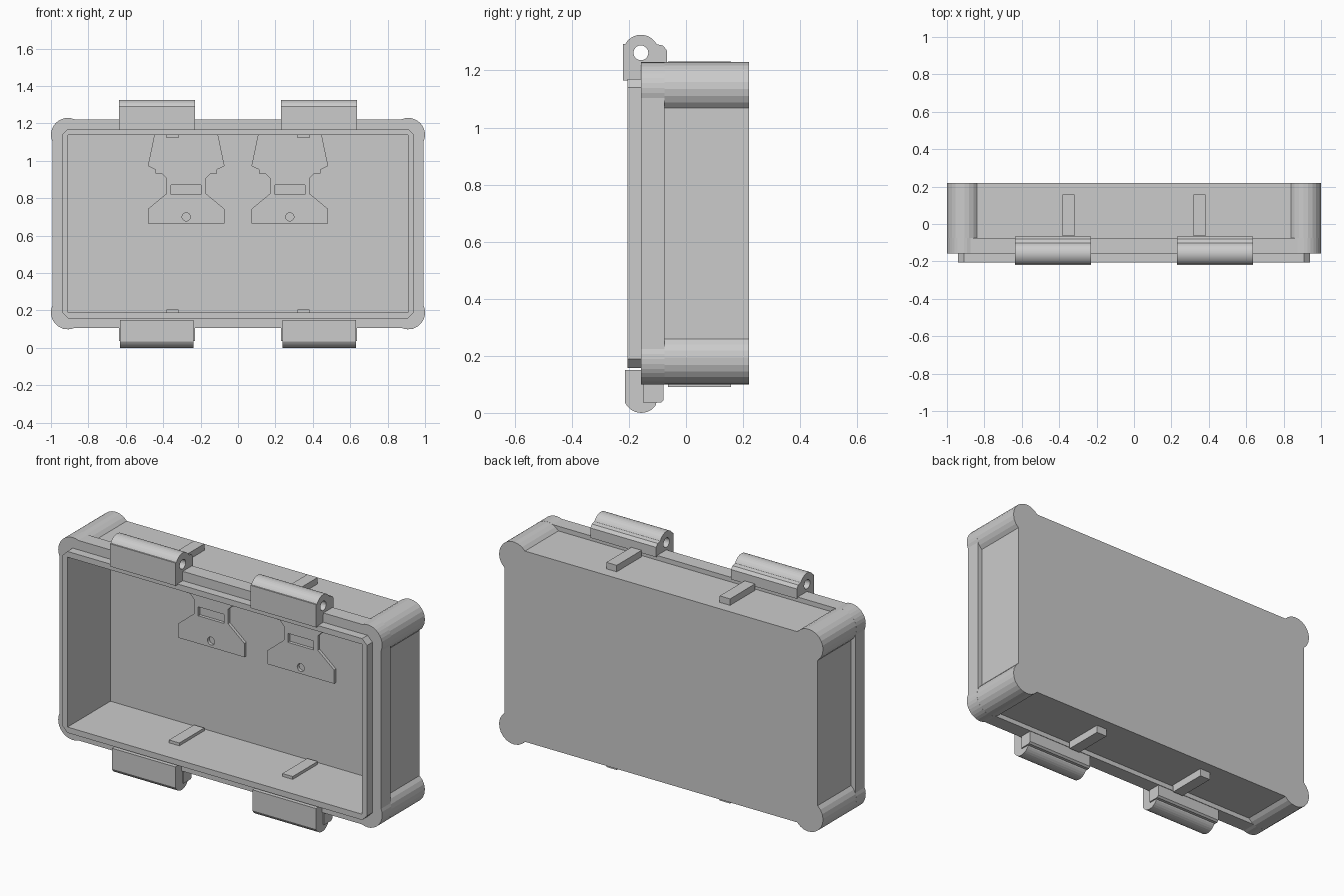
import bpy, bmesh
from math import cos, sin, pi, acos
from mathutils import Matrix

if "Cube" in bpy.data.objects:
    bpy.data.objects.remove(bpy.data.objects["Cube"])

CZ = 0.664            # mid height of the case body
IX, IZ = 0.91, 0.475  # half size of the cavity, also the corner centres
R = 0.09              # corner bumper radius

# local profile (u, v) -> world, extruded along the named axis
AXES = {
    'Y': Matrix(((1, 0, 0), (0, 0, -1), (0, 1, 0))).to_4x4(),
    'X': Matrix(((0, 0, 1), (1, 0, 0), (0, 1, 0))).to_4x4(),
}


def prism(name, loops, axis, lo, hi, open_ends=False):
    """Extrude a profile with optional holes from lo to hi along an axis."""
    cu = bpy.data.curves.new(name, 'CURVE')
    cu.dimensions = '2D'
    cu.fill_mode = 'BOTH'
    cu.extrude = (hi - lo) / 2
    for pts in loops:
        sp = cu.splines.new('POLY')
        sp.points.add(len(pts) - 1)
        for p, (u, v) in zip(sp.points, pts):
            p.co = (u, v, 0, 1)
        sp.use_cyclic_u = True
    tmp = bpy.data.objects.new(name + "_curve", cu)
    bpy.context.collection.objects.link(tmp)
    bpy.context.view_layer.update()
    dg = bpy.context.evaluated_depsgraph_get()
    me = bpy.data.meshes.new_from_object(tmp.evaluated_get(dg))
    bpy.data.objects.remove(tmp)
    bm = bmesh.new()
    bm.from_mesh(me)
    bmesh.ops.remove_doubles(bm, verts=bm.verts, dist=1e-5)
    bmesh.ops.recalc_face_normals(bm, faces=bm.faces)
    if open_ends:
        caps = [f for f in bm.faces if abs(f.normal.z) > 0.9]
        bmesh.ops.delete(bm, geom=caps, context='FACES')
    mid = (lo + hi) / 2
    shift = (0, mid, 0) if axis == 'Y' else (mid, 0, 0)
    bm.transform(Matrix.Translation(shift) @ AXES[axis])
    bm.to_mesh(me)
    bm.free()
    for p in me.polygons:
        p.use_smooth = False
    me.name = name
    ob = bpy.data.objects.new(name, me)
    bpy.context.collection.objects.link(ob)
    return ob


def arc(u, v, r, a0, a1, n):
    return [(u + r * cos(a0 + (a1 - a0) * i / n), v + r * sin(a0 + (a1 - a0) * i / n))
            for i in range(n + 1)]


def circle(u, v, r, n=20):
    return arc(u, v, r, 0, 2 * pi, n)[:-1]


def rect(u0, u1, v0, v1):
    return [(u0, v0), (u1, v0), (u1, v1), (u0, v1)]


def bumper_outline(d):
    """Rectangle d outside the cavity, with round bulging corners."""
    a = acos(d / R)
    pts = []
    for k, (sx, sz) in enumerate(((1, 1), (-1, 1), (-1, -1), (1, -1))):
        t = k * pi / 2
        pts += arc(sx * IX, CZ + sz * IZ, R, t - a, t + pi / 2 + a, 12)
    return pts


cavity = rect(-IX, IX, CZ - IZ, CZ + IZ)

# Case shell: front rim, recessed walls, back panel
prism("front_rim", [bumper_outline(0.083), cavity], 'Y', -0.157, -0.075)
prism("side_walls", [bumper_outline(0.057), cavity], 'Y', -0.075, 0.175, True)
prism("back_panel", [bumper_outline(0.057)], 'Y', 0.175, 0.22)

# Sealing lip with clipped corners
lx, lz, c = 0.94, 0.506, 0.03
lip = [(lx, CZ - lz + c), (lx, CZ + lz - c), (lx - c, CZ + lz), (-lx + c, CZ + lz),
       (-lx, CZ + lz - c), (-lx, CZ - lz + c), (-lx + c, CZ - lz), (lx - c, CZ - lz)]
inner = rect(-IX + 0.001, IX - 0.001, CZ - IZ + 0.001, CZ + IZ - 0.001)
prism("sealing_lip", [lip, inner], 'Y', -0.205, -0.155)

# Hinge knuckle side profile (y, z)
hc = (-0.158, 1.262)
hinge = ([(-0.16, 1.165), (-0.16, 1.215), (-0.067, 1.215), (-0.067, 1.27), (-0.08, 1.287),
          (-0.102, 1.292)] + arc(*hc, 0.063, 0.16 * pi, 0.84 * pi, 12)
         + [(-0.22, 1.292), (-0.22, 1.165)])

# Latch catch profile (y, z)
catch = ([(-0.155, 0.15), (-0.213, 0.15), (-0.213, 0.035)]
         + arc(-0.157, 0.062, 0.062, 1.18 * pi, 1.82 * pi, 10)
         + [(-0.1, 0.11), (-0.155, 0.11)])
catch_foot = [(-0.15, 0.11), (-0.15, 0.036), (-0.088, 0.036), (-0.078, 0.045), (-0.078, 0.11)]

for side, s in (("left", -1), ("right", 1)):
    def span(name, loops, centre, half):
        return prism(f"{name}_{side}", loops, 'X', s * centre - half, s * centre + half)

    span("hinge", [hinge, circle(*hc, 0.026)], 0.434, 0.203)
    span("latch_catch", [catch], 0.434, 0.196)
    span("latch_foot", [catch_foot], 0.434, 0.203)

    # Ribs passing through the top and bottom walls
    span("top_rib", [rect(-0.063, 0.157, 1.122, 1.232)], 0.35, 0.032)
    span("bottom_rib", [rect(-0.063, 0.157, 0.09, 0.205)], 0.35, 0.032)

    # Mounting plate and bracket on the inside of the back panel
    m = s * 0.277

    def mirrored(half):
        return [(m + u, v) for u, v in half] + [(m - u, v) for u, v in reversed(half)]

    plate = mirrored([(0.205, 0.665), (0.205, 0.742), (0.105, 0.825), (0.105, 0.905),
                      (0.13, 0.93), (0.165, 0.932), (0.165, 0.96)])
    prism(f"mount_plate_{side}",
          [plate, circle(m, 0.70, 0.022), rect(m - 0.08, m + 0.08, 0.82, 0.87)],
          'Y', 0.158, 0.176)
    bracket = mirrored([(0.165, 0.953), (0.205, 0.972), (0.17, 1.14)])
    prism(f"mount_bracket_{side}", [bracket], 'Y', 0.15, 0.176)
